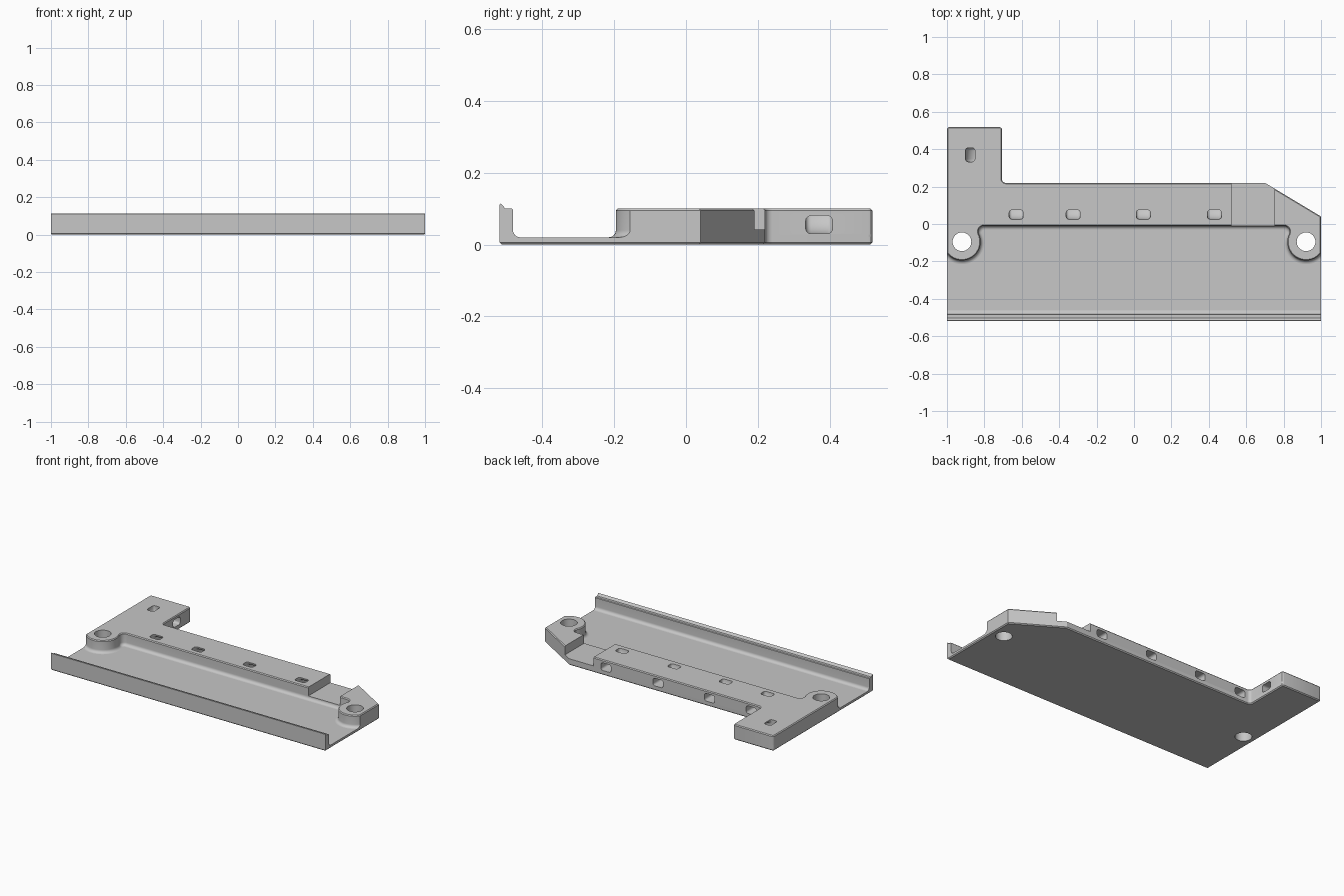
import bpy, bmesh
from math import sin, cos, pi, acos, atan2, sqrt, radians
from mathutils import Vector, Matrix

cube = bpy.data.objects.get("Cube")
if cube:
    bpy.data.objects.remove(cube, do_unlink=True)

grey = bpy.data.materials.new("plain grey")
grey.use_nodes = True
COLOUR = (0.57, 0.57, 0.57, 1)
grey.diffuse_color = COLOUR
grey.node_tree.nodes["Principled BSDF"].inputs["Base Color"].default_value = COLOUR


def loft(name, rings):
    """Skin a stack of equal-sized rings and cap both ends."""
    bm = bmesh.new()
    loops = [[bm.verts.new(p) for p in ring] for ring in rings]
    n = len(loops[0])
    for a, b in zip(loops, loops[1:]):
        for i in range(n):
            j = (i + 1) % n
            bm.faces.new((a[i], a[j], b[j], b[i]))
    bm.faces.new(loops[0][::-1])
    bm.faces.new(loops[-1])
    if bm.calc_volume(signed=True) < 0:
        bmesh.ops.reverse_faces(bm, faces=bm.faces)
    mesh = bpy.data.meshes.new(name)
    bm.to_mesh(mesh)
    bm.free()
    mesh.materials.append(grey)
    obj = bpy.data.objects.new(name, mesh)
    bpy.context.collection.objects.link(obj)
    return obj


def arc(cx, cy, r, start, end, steps):
    return [Vector((cx + r * cos(start + (end - start) * i / steps),
                    cy + r * sin(start + (end - start) * i / steps)))
            for i in range(steps + 1)]


def inset(points, d):
    """Move every edge of a counter-clockwise outline inward by d."""
    out = []
    for i, p in enumerate(points):
        u = (p - points[i - 1]).normalized()
        v = (points[(i + 1) % len(points)] - p).normalized()
        n1, n2 = Vector((-u.y, u.x)), Vector((-v.y, v.x))
        out.append(p + (n1 + n2) * d / (1 + n1.dot(n2)))
    return out


def at_height(points, z):
    return [(p.x, p.y, z) for p in points]


def cut(target, cutter):
    mod = target.modifiers.new("cut", 'BOOLEAN')
    mod.operation, mod.solver, mod.object = 'DIFFERENCE', 'EXACT', cutter
    bpy.context.view_layer.objects.active = target
    bpy.ops.object.modifier_apply(modifier=mod.name)


# Base plate with a softened lower edge
FLOOR, TOP, DEPTH, TAB = 0.02, 0.1, 0.518, -0.706
back = [Vector((1, 0.04)), Vector((0.7, 0.22))]
back += arc(TAB + 0.02, 0.24, 0.02, 1.5 * pi, pi, 4)
back += arc(TAB - 0.012, DEPTH - 0.012, 0.012, 0, pi / 2, 3)
back += arc(-0.988, DEPTH - 0.012, 0.012, pi / 2, pi, 3)
outline = [Vector((-1, -DEPTH)), Vector((1, -DEPTH))] + back
base = loft("base_plate", [at_height(inset(outline, 0.006), 0),
                           at_height(outline, 0.006), at_height(outline, FLOOR)])

# Raised body: two round bosses blended into a straight front edge
BX, BY, BR, FR, FRONT = 0.92, -0.095, 0.1, 0.03, -0.01
fy = FRONT - FR
fx = sqrt((BR + FR) ** 2 - (fy - BY) ** 2)
join = atan2(fy - BY, fx)


def body_outline(grow):
    """Body outline with its tray-facing side pushed out, ends kept flush."""
    r = BR + grow
    left = arc(-BX, BY, r, -acos((BX - 1) / r), join, 28)
    left += arc(-BX + fx, fy, FR - grow, pi + join, pi / 2, 10)[1:]
    return left + [Vector((-p.x, p.y)) for p in reversed(left)] + back


COVE = 0.02
rings = []
for k in range(7):
    t = k / 6 * pi / 2
    rings.append(at_height(body_outline(COVE * (1 - sin(t))), FLOOR + COVE * (1 - cos(t))))
rings.append(at_height(body_outline(0), TOP - 0.006))
rings.append(at_height(inset(body_outline(0), 0.005), TOP))
body = loft("raised_body", rings)

# Front lip with a thin raised tip and an inner fillet
profile = [(-DEPTH, FLOOR), (-DEPTH, 0.111), (-0.515, 0.114), (-0.502, TOP), (-0.485, TOP), (-0.481, 0.096)]
profile += [tuple(p) for p in arc(-0.461, FLOOR + 0.02, 0.02, pi, 1.5 * pi, 6)]
lip = loft("front_lip", [[(x, y, z) for y, z in profile] for x in (-1, 1)])

# Screw holes through the bosses and plate
cutters = []
for side in (-1, 1):
    circle = arc(side * BX, BY, 0.05, 0, 2 * pi, 40)[:-1]
    hole = loft("screw_hole_cutter", [at_height(circle, -0.1), at_height(circle, 0.2)])
    cut(base, hole)
    cut(body, hole)
    cutters.append(hole)

# Lowered gap near the left end
gap = loft("gap_cutter", [[(x, y, z) for x, y in ((0.52, -0.1), (0.75, -0.1), (0.75, 0.4), (0.52, 0.4))]
                          for z in (0.042, 0.3)])
cut(body, gap)
cutters.append(gap)

# Curved tie channels running in from a wall and up through the top
section = []
for i, (sx, sy) in enumerate(((1, 1), (-1, 1), (-1, -1), (1, -1))):
    section += arc(sx * 0.0225, sy * 0.01, 0.015, i * pi / 2, (i + 1) * pi / 2, 4)
path = [((-0.04, 0.055), 0)]
for k in range(9):
    t = k / 8 * pi / 2
    path.append(((0.125 + 0.045 * sin(t), TOP - 0.045 * cos(t)), t))
path.append(((0.17, 0.15), pi / 2))


def channel(x, y, turn):
    place = Matrix.Translation((x, y, 0)) @ Matrix.Rotation(radians(turn), 4, 'Z')
    tube = [[place @ Vector((p.x, -(s - p.y * sin(t)), z + p.y * cos(t))) for p in section]
            for (s, z), t in path]
    cutter = loft("tie_channel_cutter", tube)
    cut(body, cutter)
    cutters.append(cutter)


for x in (-0.63, -0.325, 0.05, 0.43):
    channel(x, 0.22, 0)
channel(TAB, 0.37, -90)

for cutter in cutters:
    bpy.data.objects.remove(cutter, do_unlink=True)

# Smooth curved walls while keeping the edges crisp
bpy.ops.object.select_all(action='DESELECT')
for obj in (base, body, lip):
    obj.select_set(True)
bpy.context.view_layer.objects.active = body
bpy.ops.object.shade_smooth_by_angle(angle=radians(30))
